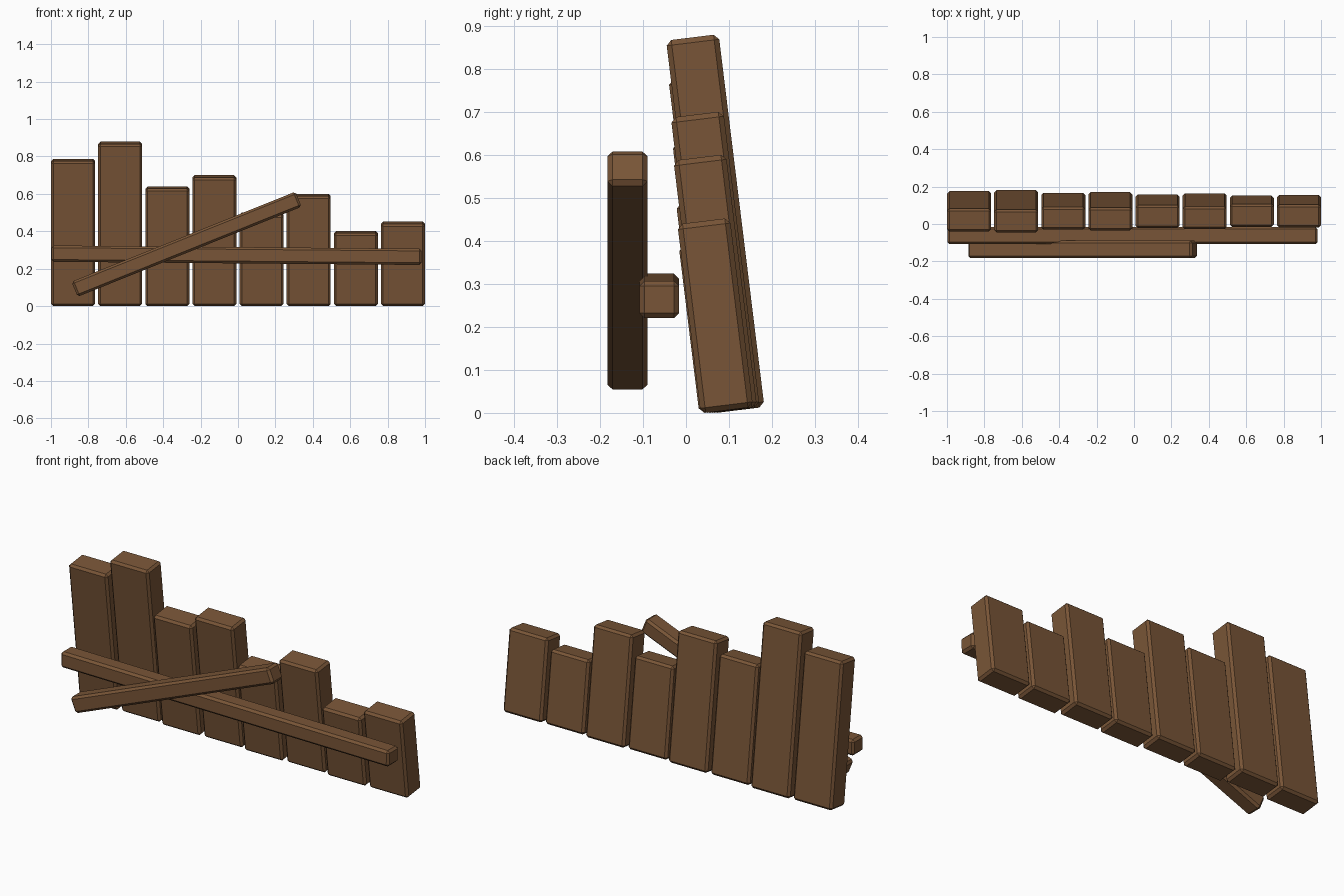
import bpy, math

if "Cube" in bpy.data.objects:
    bpy.data.objects.remove(bpy.data.objects["Cube"])

wood = bpy.data.materials.new("brown wood")
wood.diffuse_color = (0.19, 0.091, 0.038, 1)
wood.use_nodes = True
wood.node_tree.nodes["Principled BSDF"].inputs["Base Color"].default_value = wood.diffuse_color


def beam(name, size, loc, rot, bevel=0.012):
    """Chamfered timber box."""
    bpy.ops.mesh.primitive_cube_add(size=1, location=loc, rotation=rot)
    ob = bpy.context.object
    ob.name = name
    for v in ob.data.vertices:
        v.co = [c * s for c, s in zip(v.co, size)]
    mod = ob.modifiers.new("chamfer", 'BEVEL')
    mod.width = bevel
    mod.segments = 1
    mod.limit_method = 'NONE'
    ob.data.materials.append(wood)
    return ob


# Upright planks, each leaning forward about its own centre
lean = math.radians(7)
heights = [0.788, 0.879, 0.64, 0.70, 0.50, 0.60, 0.402, 0.452]
for i, h in enumerate(heights):
    length = (h - 0.0125) / math.cos(lean)
    beam(f"plank_{i + 1}", (0.235, 0.123, length),
         ((i - 3.5) * 0.252, 0.068, h / 2), (lean, 0, 0))

# Nearly level cross rail
beam("cross_rail", (1.98, 0.092, 0.087), (-0.008, -0.062, 0.272),
     (0, math.radians(0.5), 0))

# Fallen diagonal rail
beam("diagonal_rail", (1.291, 0.093, 0.087), (-0.275, -0.136, 0.331),
     (0, math.radians(-21.9), 0))
